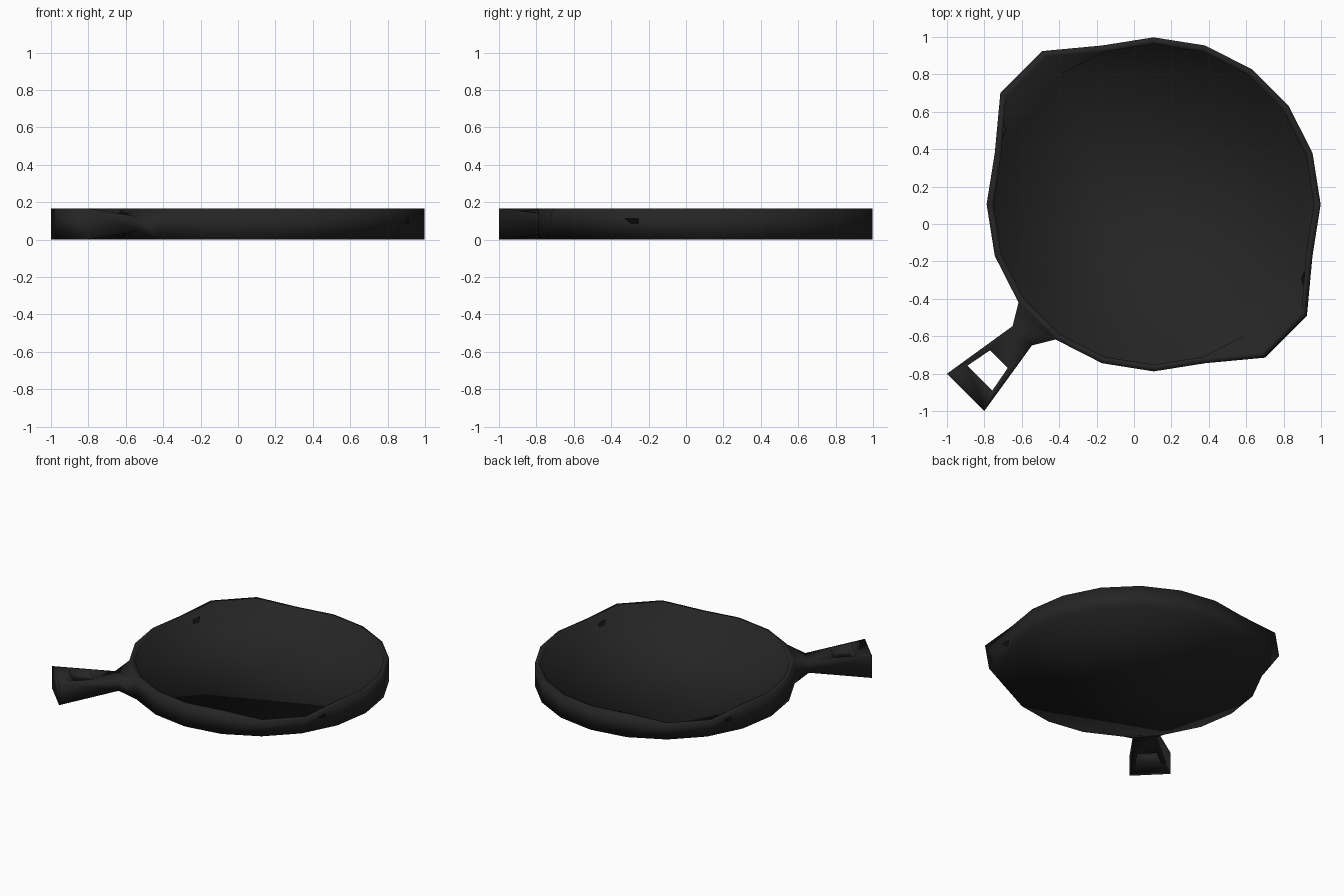
import bpy, bmesh, math

if "Cube" in bpy.data.objects:
    bpy.data.objects.remove(bpy.data.objects["Cube"])

N = 20                      # sides of the pan
C = 0.105                   # pan centre in x and y
R, R_SPOUT = 0.893, 1.013   # outer radius, radius at the pouring spouts
H, FLOOR, RIM = 0.167, 0.05, 0.036
SPOUTS = (7, 8, 17, 18)     # rim corners pulled outward

bm = bmesh.new()


def ring(z, r, r_spout):
    """Closed loop of pan vertices at height z."""
    verts = []
    for i in range(N):
        a = 2 * math.pi * i / N
        d = r_spout if i in SPOUTS else r
        verts.append(bm.verts.new((C + d * math.cos(a), C + d * math.sin(a), z)))
    return verts


def bridge(a, b, skip=()):
    n = len(a)
    for i in range(n):
        if i not in skip:
            j = (i + 1) % n
            bm.faces.new((a[i], a[j], b[j], b[i]))


# Pan: outer wall, rim, inner wall, floor and underside
base = ring(0, R, R)
lip = ring(H, R, R_SPOUT)
inner = ring(H, R - RIM, R_SPOUT - RIM)
floor = ring(FLOOR, R - RIM, R - RIM)
JOINT = 12                  # wall face the handle grows from
bridge(base, lip, skip=(JOINT,))
bridge(lip, inner)
bridge(inner, floor)
bm.faces.new(floor)
bm.faces.new(base[::-1])

# Handle: narrow neck flaring to a full-height end, with a hanging hole
NECK, END = 0.845, 1.273
Z_NECK = (0.043, 0.125)


def section(s, half):
    """Four vertices across the handle at distance s along its axis."""
    t = (s - NECK) / (END - NECK)
    lo = Z_NECK[0] * (1 - t)
    hi = Z_NECK[1] + (H - Z_NECK[1]) * t
    k = math.sqrt(0.5)
    return [bm.verts.new(((-s + v) * k, (-s - v) * k, z))
            for v, z in ((-half, lo), (half, lo), (half, hi), (-half, hi))]


wall = [base[JOINT], base[JOINT + 1], lip[JOINT + 1], lip[JOINT]]
neck, end = section(NECK, 0.073), section(END, 0.141)
near, far = section(1.022, 0.067), section(1.165, 0.094)
bridge(wall, neck)
bm.faces.new(end)
for l, r in ((0, 1), (3, 2)):          # underside and top around the hole
    outline = [neck[l], neck[r], end[r], end[l]]
    hole = [near[l], near[r], far[r], far[l]]
    bridge(outline, hole)
for i, j in ((0, 3), (1, 2)):          # outer sides and hole sides
    bm.faces.new((neck[i], neck[j], end[j], end[i]))
    bm.faces.new((near[i], near[j], far[j], far[i]))
bm.faces.new(near)
bm.faces.new(far)

bmesh.ops.recalc_face_normals(bm, faces=bm.faces)
for f in bm.faces:
    f.smooth = True

mesh = bpy.data.meshes.new("frying_pan")
bm.to_mesh(mesh)
bm.free()
pan = bpy.data.objects.new("frying_pan", mesh)
bpy.context.collection.objects.link(pan)

iron = bpy.data.materials.new("black_cast_iron")
iron.diffuse_color = (0.018, 0.018, 0.018, 1)
iron.use_nodes = True
iron.node_tree.nodes["Principled BSDF"].inputs["Base Color"].default_value = iron.diffuse_color
mesh.materials.append(iron)
